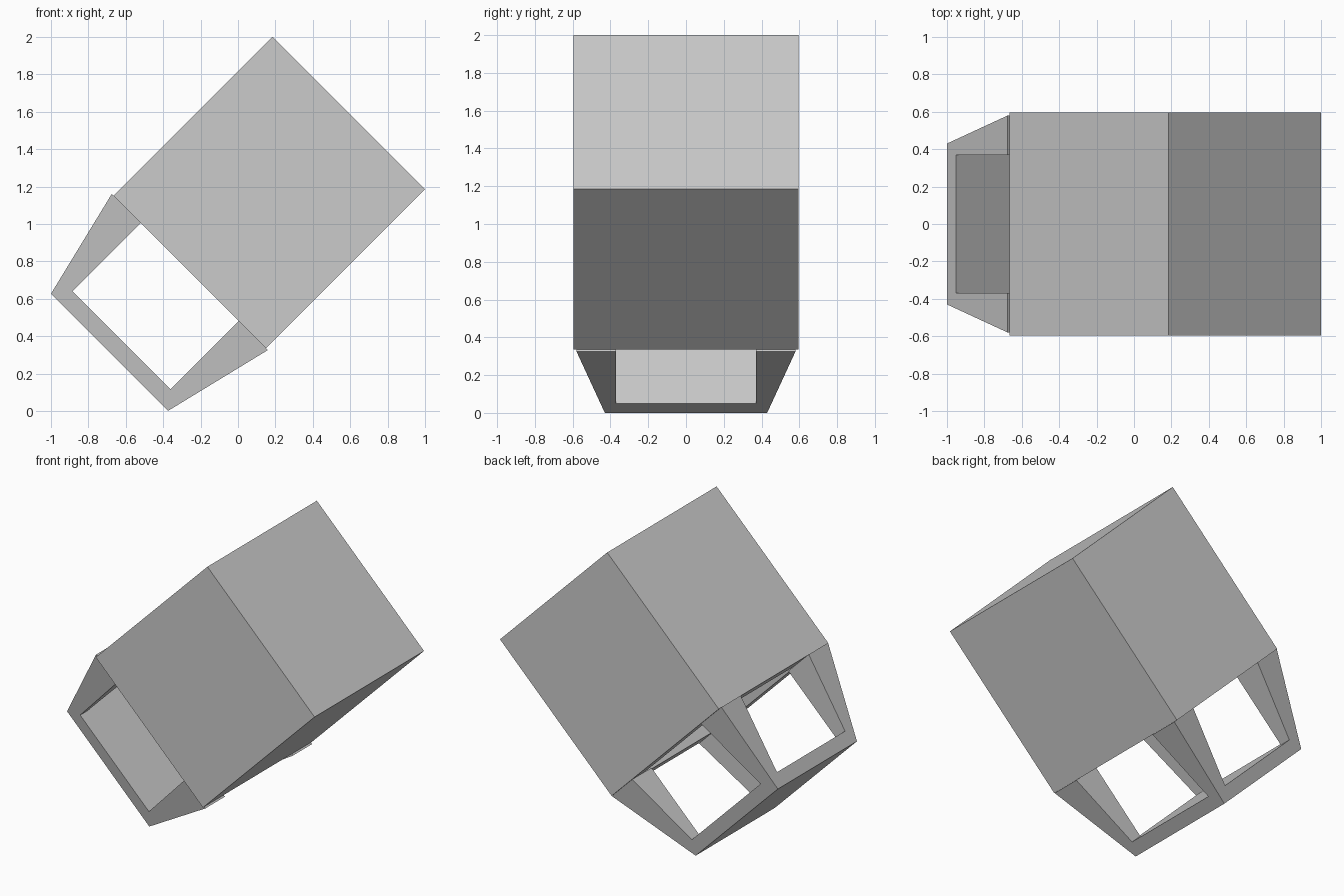
import bpy
import bmesh
import math

cube = bpy.data.objects.get("Cube")
if cube:
    bpy.data.objects.remove(cube, do_unlink=True)

# Single flat grey
grey = bpy.data.materials.new("plain grey")
grey.use_nodes = True
colour = (0.6, 0.6, 0.6, 1)
grey.diffuse_color = colour
grey.node_tree.nodes["Principled BSDF"].inputs["Base Color"].default_value = colour

# Sizes in the upright pose, before the whole model is tipped over
BOTTOM, FLOOR, SHOULDER, TOP = -0.268, -0.177, 0.339, 1.541
HOLE = 0.37


def taper(z):
    """Half widths of the tapered stand at height z."""
    t = (z - BOTTOM) / (SHOULDER - BOTTOM)
    return 0.4425 + t * 0.1475, 0.43 + t * 0.15


def add_object(name, bm):
    bmesh.ops.recalc_face_normals(bm, faces=bm.faces)
    mesh = bpy.data.meshes.new(name)
    bm.to_mesh(mesh)
    bm.free()
    mesh.materials.append(grey)
    obj = bpy.data.objects.new(name, mesh)
    bpy.context.collection.objects.link(obj)
    obj.location = (-0.498, 0, 0.503)
    obj.rotation_euler = (0, math.radians(45), 0)
    return obj


def block(low, high, z0, z1):
    """Six-sided block between two rectangles (x0, x1, y0, y1)."""
    bm = bmesh.new()
    rings = []
    for (x0, x1, y0, y1), z in ((low, z0), (high, z1)):
        rings.append([bm.verts.new((x, y, z))
                      for x, y in ((x0, y0), (x1, y0), (x1, y1), (x0, y1))])
    a, b = rings
    bm.faces.new(a[::-1])
    bm.faces.new(b)
    for i in range(4):
        j = (i + 1) % 4
        bm.faces.new((a[i], a[j], b[j], b[i]))
    return bm


def centred(half):
    return -half[0], half[0], -half[1], half[1]


def corner(half):
    return HOLE, half[0], HOLE, half[1]


# Tapered floor slab
add_object("stand_floor", block(centred(taper(BOTTOM)), centred(taper(FLOOR)), BOTTOM, FLOOR))

# Four flaring corner posts, leaving an opening on each side
posts = add_object("corner_posts", block(corner(taper(FLOOR)), corner(taper(SHOULDER)), FLOOR, SHOULDER))
mirror = posts.modifiers.new("four corners", 'MIRROR')
mirror.use_axis = (True, True, False)

# Large box, hollowed from below
side = (0.577, 0.595)
bm = block(centred(side), centred(side), SHOULDER, TOP)
bm.normal_update()
under = min(bm.faces, key=lambda f: f.calc_center_median().z)
bmesh.ops.inset_region(bm, faces=[under], thickness=0.21)
hollow = bmesh.ops.extrude_discrete_faces(bm, faces=[under])["faces"][0]
bmesh.ops.translate(bm, verts=hollow.verts, vec=(0, 0, 0.98))
add_object("main_box", bm)
